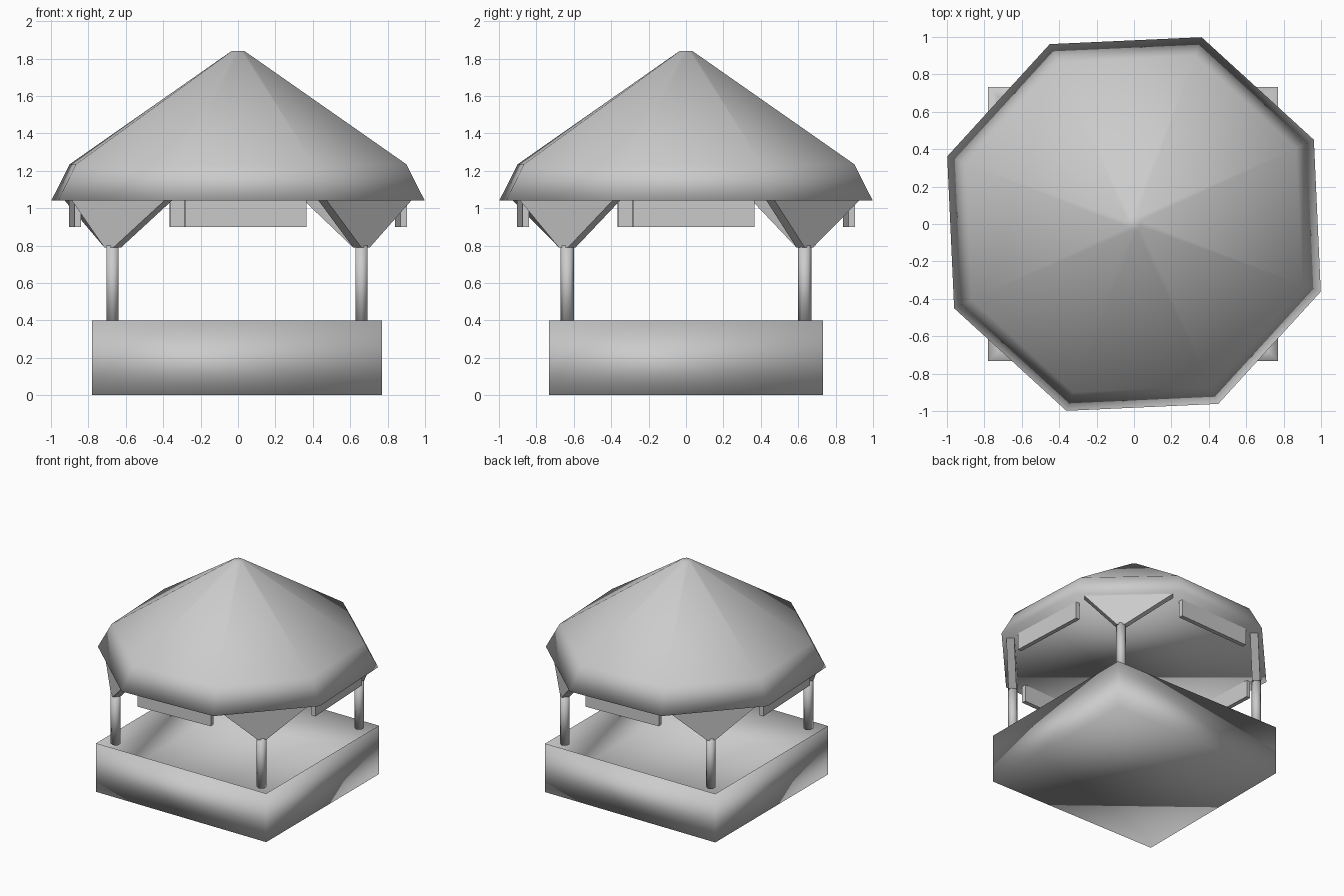
import bpy, bmesh, math
from mathutils import Vector, Matrix

if "Cube" in bpy.data.objects:
    bpy.data.objects.remove(bpy.data.objects["Cube"])


def finish(name, bm, smooth=True):
    bmesh.ops.recalc_face_normals(bm, faces=bm.faces)
    me = bpy.data.meshes.new(name)
    bm.to_mesh(me)
    bm.free()
    for p in me.polygons:
        p.use_smooth = smooth
    ob = bpy.data.objects.new(name, me)
    bpy.context.collection.objects.link(ob)
    return ob


def loft(name, rings, smooth=True):
    """Skin a stack of equal-length point loops and cap both ends."""
    bm = bmesh.new()
    vs = [[bm.verts.new(p) for p in r] for r in rings]
    n = len(vs[0])
    for a, b in zip(vs, vs[1:]):
        for i in range(n):
            j = (i + 1) % n
            bm.faces.new((a[i], a[j], b[j], b[i]))
    bm.faces.new(vs[0])
    bm.faces.new(vs[-1])
    return finish(name, bm, smooth)


def ngon(n, r, z, turn, cx=0, cy=0):
    return [(cx + r * math.cos(turn + math.tau * i / n),
             cy + r * math.sin(turn + math.tau * i / n), z) for i in range(n)]


def rect(centre, n, t, thick, half, z):
    """Horizontal rectangle with thickness along n and length along t."""
    return [(*(centre + n * a * thick / 2 + t * b * half), z)
            for a, b in ((-1, -1), (1, -1), (1, 1), (-1, 1))]


# counter base: soft-shaded block with a sunken middle
bm = bmesh.new()
bmesh.ops.create_cube(bm, size=1, matrix=Matrix.Translation((-0.005, 0, 0.2))
                      @ Matrix.Diagonal((1.55, 1.465, 0.4, 1)))
top = max(bm.faces, key=lambda f: f.calc_center_median().z)
bmesh.ops.inset_region(bm, faces=[top], thickness=0.155)
for v in top.verts:
    v.co.z = 0.12
finish("counter_base", bm)

# eight-sided roof, slightly turned, with a steeper skirt and flat ceiling
TURN = math.radians(25.1)
loft("roof", [ngon(8, r, z, TURN) for r, z in
              ((1.062, 1.04), (0.957, 1.235), (0.037, 1.84))])

# per side: hanging board; per corner: post and flared bracket
posts = [(0.66, -0.635), (0.66, 0.635), (-0.67, 0.635), (-0.67, -0.635)]
for k, (px, py) in enumerate(posts):
    a = math.radians(2.6 + 90 * k)
    n = Vector((math.cos(a), math.sin(a)))
    t = Vector((-n.y, n.x))
    loft(f"hanging_board_{k + 1}",
         [rect(n * 0.873, n, t, 0.035, 0.325, z) for z in (0.9, 1.045)], False)

    loft(f"post_{k + 1}",
         [ngon(6, 0.037, z, math.pi / 2, px, py) for z in (0.39, 0.8)])

    a -= math.pi / 4
    n = Vector((math.cos(a), math.sin(a)))
    t = Vector((-n.y, n.x))
    loft(f"bracket_{k + 1}",
         [rect(Vector((px, py)), n, t, 0.06, 0.033, 0.79),
          rect(n * 0.919, n, t, 0.06, 0.34, 1.045)], False)
